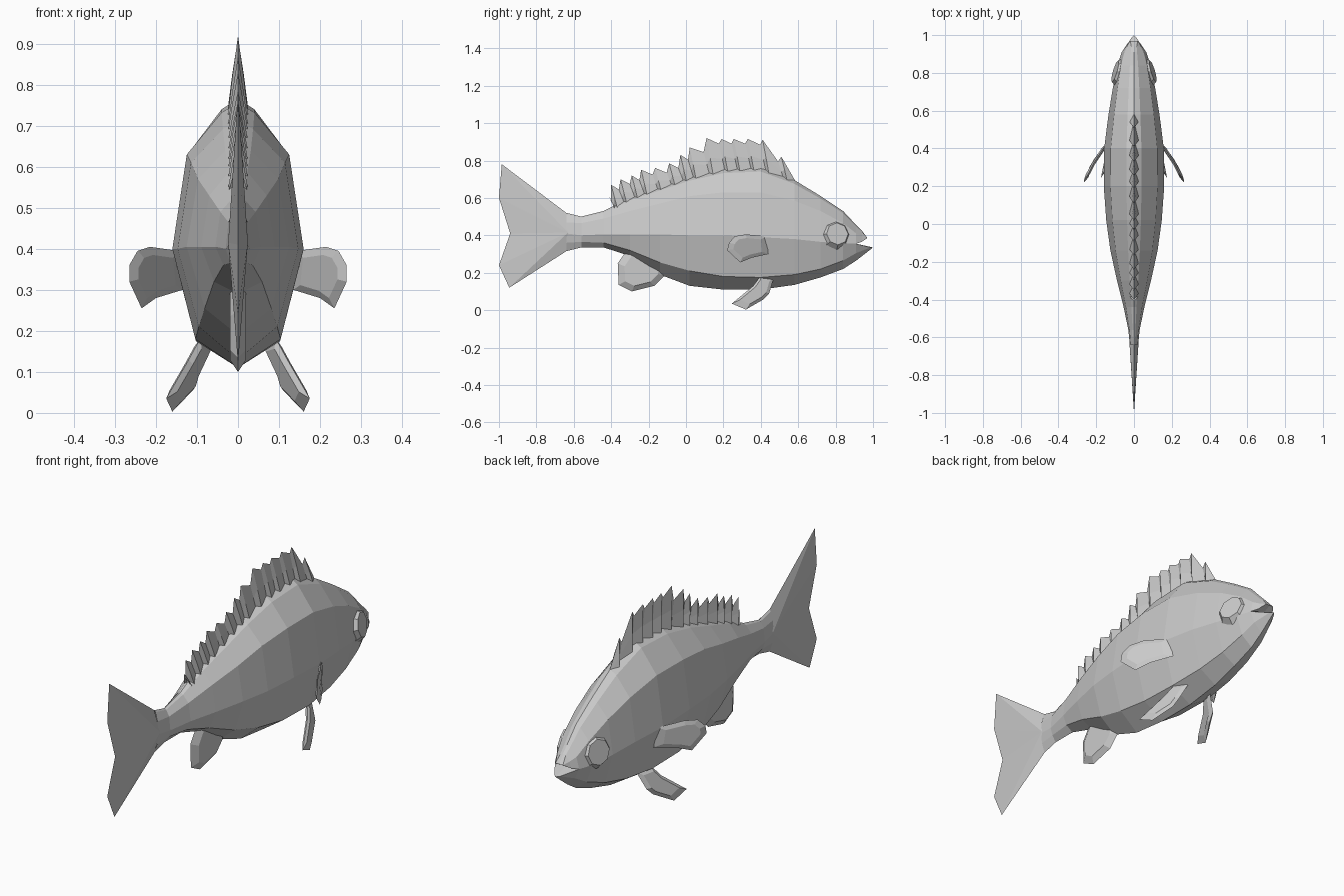
import bpy, bmesh
from mathutils import Vector

cube = bpy.data.objects.get("Cube")
if cube:
    bpy.data.objects.remove(cube, do_unlink=True)

grey = bpy.data.materials.new("plain grey")
grey.use_nodes = True
tone = (0.6, 0.6, 0.6, 1)
grey.diffuse_color = tone
grey.node_tree.nodes["Principled BSDF"].inputs["Base Color"].default_value = tone


def finish(name, bm):
    bmesh.ops.remove_doubles(bm, verts=bm.verts, dist=0.0001)
    bmesh.ops.recalc_face_normals(bm, faces=bm.faces)
    mesh = bpy.data.meshes.new(name)
    bm.to_mesh(mesh)
    bm.free()
    mesh.materials.append(grey)
    obj = bpy.data.objects.new(name, mesh)
    bpy.context.collection.objects.link(obj)
    return obj


def bridge(bm, a, b):
    """Quads between two equally long rows of vertices."""
    for i in range(len(a) - 1):
        bm.faces.new((a[i], a[i + 1], b[i + 1], b[i]))


# Body: y, top z, shoulder z, middle z, lower z, belly z, half width
sections = [
    (-.64, .52, .47, .41, .36, .315, .022),
    (-.56, .50, .465, .40, .365, .335, .03),
    (-.44, .53, .49, .405, .36, .335, .055),
    (-.30, .60, .53, .405, .32, .29, .09),
    (-.14, .655, .57, .405, .255, .19, .125),
    (.02, .71, .61, .40, .21, .13, .147),
    (.20, .755, .63, .40, .18, .11, .16),
    (.40, .765, .63, .39, .175, .11, .158),
    (.58, .695, .585, .38, .19, .135, .135),
    (.72, .61, .53, .365, .22, .175, .112),
    (.84, .53, .465, .355, .265, .22, .088),
    (.91, .455, .41, .355, .305, .265, .065),
]


def half_ring(y, top, shoulder, mid, low, belly, w):
    ridge = top - .18 * (top - shoulder)
    return [(0, y, top), (.25 * w, y, ridge), (.78 * w, y, shoulder),
            (w, y, mid), (.65 * w, y, low), (0, y, belly)]


bm = bmesh.new()
for s in (1, -1):
    rows = [[bm.verts.new((s * x, y, z)) for x, y, z in half_ring(*sec)] for sec in sections]
    for a, b in zip(rows, rows[1:]):
        bridge(bm, a, b)
    # Upper snout and lower jaw, with an open mouth between
    last = rows[-1]
    brow = [bm.verts.new((s * x, .94, z)) for x, z in ((0, .425), (.014, .42), (.035, .395), (.042, .365))]
    bridge(bm, last[:4], brow)
    tip = [bm.verts.new((s * x, .97, .385)) for x in (0, .02)]
    bm.faces.new((brow[0], brow[1], tip[1], tip[0]))
    bm.faces.new((brow[1], brow[2], tip[1]))
    bm.faces.new((brow[2], brow[3], tip[1]))
    throat = bm.verts.new((0, .91, .355))
    bm.faces.new((last[3], brow[3], tip[1], tip[0], throat))
    lip = [bm.verts.new((s * x, y, .335)) for x, y in ((0, 1), (.014, .985))]
    bm.faces.new((last[3], last[4], lip[1]))
    bm.faces.new((last[4], last[5], lip[0], lip[1]))
    bm.faces.new((last[3], lip[1], lip[0], throat))
finish("body", bm)

# Tail fin: outline fanned around a ridge that thins towards the notch
tail_outline = [(-.64, .52), (-.985, .78), (-1, .60), (-.94, .41),
                (-1, .24), (-.945, .12), (-.64, .315)]
bm = bmesh.new()
for s in (1, -1):
    root = bm.verts.new((s * .024, -.63, .415))
    edge = [bm.verts.new((0, y, z)) for y, z in tail_outline]
    for a, b in zip(edge, edge[1:]):
        bm.faces.new((root, a, b))
finish("tail_fin", bm)

# Dorsal fin: pleated sheet of spines (thick) and valleys (thin)
spikes = [(-.41, .61), (-.40, .67), (-.35, .70), (-.29, .72), (-.24, .75),
          (-.165, .76), (-.09, .785), (-.03, .83), (.02, .87), (.11, .92),
          (.19, .915), (.255, .915), (.33, .915), (.41, .91), (.51, .82)]


def back_height(y):
    for a, b in zip(sections, sections[1:]):
        if a[0] <= y <= b[0]:
            return a[1] + (b[1] - a[1]) * (y - a[0]) / (b[0] - a[0])
    return sections[-1][1]


columns = []
for i, (y, z) in enumerate(spikes):
    lean = .03 + .04 * (z - back_height(y))
    columns.append((y + lean, y, z, .026))
    if i + 1 < len(spikes):
        y2, z2 = spikes[i + 1]
        ym = y + .82 * (y2 - y)
        columns.append((ym + lean, ym, min(z, z2) - .025, .008))
columns.append((.59, .585, .69, .004))
bm = bmesh.new()
for s in (1, -1):
    strips = []
    for base_y, y, z, w in columns:
        low = back_height(base_y) - .03
        strips.append([bm.verts.new(p) for p in (
            (s * w, base_y, low),
            (s * w * .55, (base_y + y) / 2, (low + z) / 2),
            (0, y, z))])
    for a, b in zip(strips, strips[1:]):
        bridge(bm, a, b)
finish("dorsal_fin", bm)


def blade(name, points, thickness, side=1):
    """Thin fin with a slightly raised centre on both faces."""
    bm = bmesh.new()
    pts = [Vector((side * x, y, z)) for x, y, z in points]
    centre = sum(pts, Vector()) / len(pts)
    normal = Vector()
    for a, b in zip(pts, pts[1:] + pts[:1]):
        normal += (a - centre).cross(b - centre)
    normal.normalize()
    rim = [bm.verts.new(p) for p in pts]
    for d in (1, -1):
        inner = [bm.verts.new(p.lerp(centre, .3) + normal * d * thickness / 2) for p in pts]
        bridge(bm, rim + rim[:1], inner + inner[:1])
        bm.faces.new(inner)
    return finish(name, bm)


# Anal fin on the centre line
anal = [(-.31, .33), (-.365, .25), (-.36, .135), (-.29, .10), (-.17, .13), (-.11, .19), (-.10, .25)]
blade("anal_fin", [(0, y, z) for y, z in anal], .04)

# Paired fins and eyes
pectoral = [(.145, .43, .395), (.215, .32, .405), (.245, .26, .395), (.265, .23, .36),
            (.265, .22, .32), (.235, .29, .255), (.20, .35, .28), (.135, .44, .30)]
pelvic = [(.06, .47, .175), (.09, .40, .185), (.12, .36, .13), (.175, .245, .035),
          (.16, .32, .003), (.11, .41, .055), (.10, .445, .09)]
for side, word in ((1, "left"), (-1, "right")):
    blade(word + "_pectoral_fin", pectoral, .016, side)
    blade(word + "_pelvic_fin", pelvic, .02, side)
    bm = bmesh.new()
    bmesh.ops.create_cone(bm, cap_ends=True, segments=8, radius1=.08, radius2=.06, depth=.03)
    eye = finish(word + "_eye", bm)
    eye.location = (side * .086, .805, .405)
    eye.rotation_euler = Vector((side, .3, .2)).to_track_quat("Z", "Y").to_euler()
